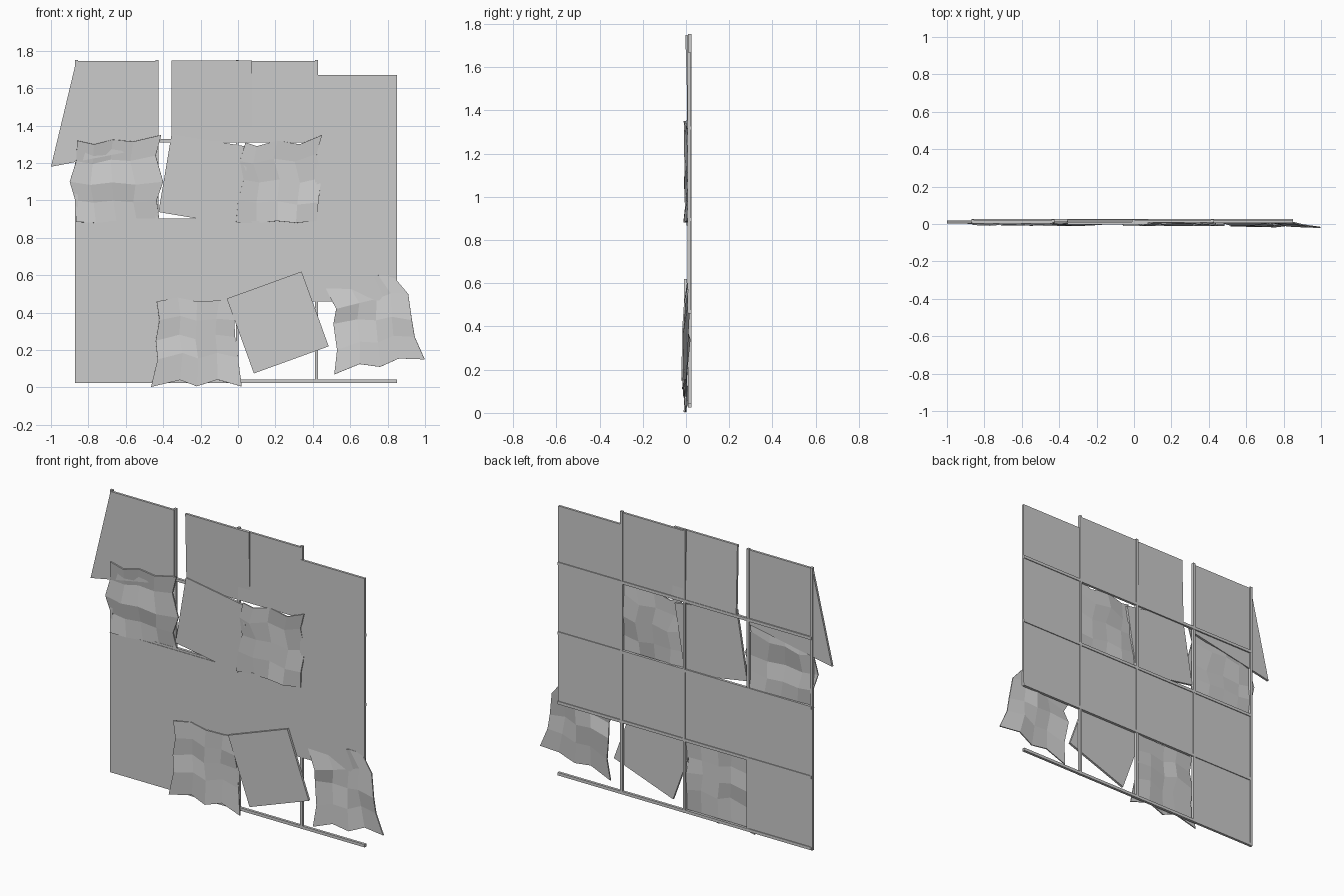
import bpy, bmesh, random
from mathutils import Vector

if "Cube" in bpy.data.objects:
    bpy.data.objects.remove(bpy.data.objects["Cube"])

random.seed(4)
XS = [-0.865, -0.435, -0.005, 0.42, 0.85]
ZS = [0.03, 0.465, 0.89, 1.315, 1.745]
THICK = 0.014


def make(name, verts, faces):
    me = bpy.data.meshes.new(name)
    me.from_pydata(verts, [], faces)
    ob = bpy.data.objects.new(name, me)
    bpy.context.collection.objects.link(ob)
    bm = bmesh.new()
    bm.from_mesh(me)
    bmesh.ops.recalc_face_normals(bm, faces=bm.faces)
    bm.to_mesh(me)
    bm.free()
    return ob


def slab(name, corners, y=0.007, thick=THICK, tilt=(0, 0, 0, 0)):
    """Thin plate from four (x, z) corners, each with its own depth offset."""
    front = [(x, y + t, z) for (x, z), t in zip(corners, tilt)]
    back = [(x, yy + thick, z) for x, yy, z in front]
    faces = [(0, 1, 2, 3), (4, 7, 6, 5)]
    faces += [(i, i + 4, (i + 1) % 4 + 4, (i + 1) % 4) for i in range(4)]
    return make(name, front + back, faces)


def rect(x0, x1, z0, z1):
    return [(x0, z0), (x1, z0), (x1, z1), (x0, z1)]


def crumpled(name, ring, y=0.005, amp=0.014, corner_y=(0, 0, 0, 0)):
    """4 x 4 dented sheet filled between 16 rim points, clockwise from top left."""
    P = [Vector(p) for p in ring]
    top, right = P[0:5], P[4:9]
    bottom, left = P[8:13][::-1], (P[12:] + P[:1])[::-1]
    verts = []
    for j in range(5):
        for i in range(5):
            u, v = i / 4, j / 4
            w = ((1-u)*(1-v), u*(1-v), u*v, (1-u)*v)
            c = (P[0], P[4], P[8], P[12])
            p = top[i]*(1-v) + bottom[i]*v + left[j]*(1-u) + right[j]*u
            for k in range(4):
                p = p - c[k] * w[k]
            d = y + random.uniform(-amp, amp) + sum(a*b for a, b in zip(w, corner_y))
            verts.append((p.x, d, p.y))
    faces = [(j*5+i, j*5+i+5, j*5+i+6, j*5+i+1) for j in range(4) for i in range(4)]
    ob = make(name, verts, faces)
    m = ob.modifiers.new("thickness", 'SOLIDIFY')
    m.thickness = 0.007
    m.offset = 0
    return ob


# Supporting lattice of thin battens
for i, x in enumerate(XS[:4]):
    slab(f"upright_batten_{i}", rect(x - 0.007, x + 0.009, 0.025, 1.752), 0.009, 0.016)
for i, z in enumerate(ZS[:4]):
    slab(f"cross_batten_{i}", rect(-0.865, 0.85, z - 0.005, z + 0.013), 0.01, 0.016)

# Intact square panels (column, row)
for c, r in [(0, 0), (0, 1), (1, 1), (2, 1), (3, 1), (3, 2), (2, 3)]:
    slab(f"panel_{c}_{r}", rect(XS[c], XS[c+1], ZS[r], ZS[r+1]))

# Slipped, skewed and turned panels
slab("slipped_panel_right", rect(0.42, 0.85, 1.245, 1.67), 0.006)
slab("slipped_panel_top", rect(-0.355, 0.075, 1.32, 1.748), -0.003,
     tilt=(0.012, 0.012, 0, 0))
slab("skewed_panel", [(-1.0, 1.18), (-0.435, 1.29), (-0.435, 1.745), (-0.865, 1.745)], 0.004)
slab("turned_panel_middle", [(-0.425, 0.938), (-0.005, 0.867), (0.065, 1.285), (-0.355, 1.355)],
     0.003)
slab("turned_panel_low", [(0.085, 0.075), (0.485, 0.22), (0.34, 0.62), (-0.06, 0.475)], -0.01)

# Crumpled panels
crumpled("crumpled_panel_left", [
    (-0.86, 1.32), (-0.77, 1.3), (-0.67, 1.325), (-0.56, 1.315), (-0.41, 1.35),
    (-0.44, 1.24), (-0.4, 1.1), (-0.435, 1.0), (-0.42, 0.89),
    (-0.54, 0.885), (-0.65, 0.89), (-0.76, 0.88), (-0.865, 0.885),
    (-0.87, 1.0), (-0.9, 1.1), (-0.865, 1.21)])
crumpled("crumpled_panel_middle", [
    (0.04, 1.31), (0.1, 1.29), (0.21, 1.32), (0.33, 1.3), (0.45, 1.35),
    (0.42, 1.25), (0.445, 1.12), (0.43, 0.99), (0.42, 0.89),
    (0.31, 0.88), (0.21, 0.89), (0.1, 0.88), (-0.01, 0.88),
    (0.0, 1.0), (0.03, 1.11), (0.01, 1.21)])
crumpled("crumpled_panel_low", [
    (-0.435, 0.46), (-0.32, 0.48), (-0.22, 0.46), (-0.1, 0.465), (0.0, 0.47),
    (-0.02, 0.36), (-0.015, 0.27), (0.0, 0.16), (0.02, 0.005),
    (-0.11, 0.042), (-0.22, 0.006), (-0.31, 0.04), (-0.465, 0.003),
    (-0.43, 0.15), (-0.44, 0.25), (-0.42, 0.36)])
crumpled("crumpled_panel_corner", [
    (0.468, 0.53), (0.59, 0.55), (0.68, 0.58), (0.75, 0.6), (0.83, 0.595),
    (0.91, 0.5), (0.93, 0.36), (0.945, 0.27), (0.998, 0.15),
    (0.86, 0.155), (0.76, 0.11), (0.65, 0.125), (0.515, 0.07),
    (0.53, 0.2), (0.51, 0.34), (0.525, 0.42)], corner_y=(0, -0.005, -0.02, 0))
